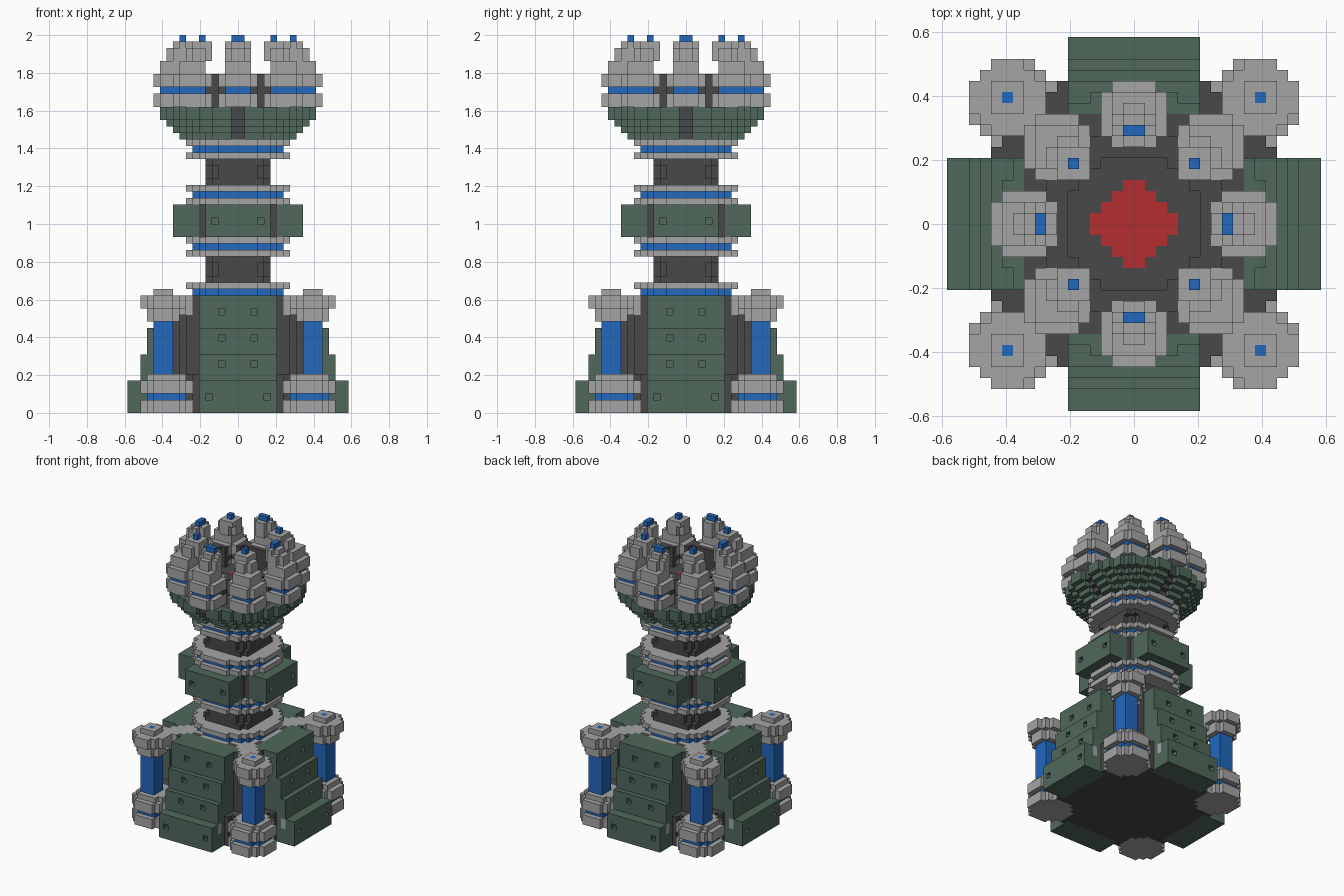
import bpy
from math import floor, ceil, hypot

if "Cube" in bpy.data.objects:
    bpy.data.objects.remove(bpy.data.objects["Cube"], do_unlink=True)

UNIT = 2 / 58          # edge of one building block
COLOURS = {
    "light_grey": (0.376, 0.376, 0.376),
    "dark_grey": (0.066, 0.066, 0.066),
    "green": (0.080, 0.138, 0.106),
    "blue": (0.016, 0.138, 0.515),
    "red": (0.445, 0.027, 0.030),
}
MATS = {}
for name, rgb in COLOURS.items():
    m = bpy.data.materials.new(name)
    m.use_nodes = True
    m.diffuse_color = (*rgb, 1)
    m.node_tree.nodes["Principled BSDF"].inputs["Base Color"].default_value = (*rgb, 1)
    MATS[name] = m
NAMES = list(COLOURS)
GREY, DARK, GREEN, BLUE, RED = NAMES

SIDES = ("front", "left", "back", "right")
CORNERS = ("front_left", "back_left", "back_right", "front_right")
blocks = {}            # cell -> (part, colour)


def disc(cx, cy, r, z0, z1):
    return [(x, y, z)
            for x in range(floor(cx - r), ceil(cx + r))
            for y in range(floor(cy - r), ceil(cy + r))
            if hypot(x + 0.5 - cx, y + 0.5 - cy) <= r
            for z in range(z0, z1)]


def box(x0, x1, y0, y1, z0, z1):
    return [(x, y, z) for x in range(x0, x1) for y in range(y0, y1) for z in range(z0, z1)]


def put(part, cells, colour):
    for c in cells:
        blocks[c] = (part, colour)


def turned(cells, k):
    for _ in range(k):
        cells = [(-y - 1, x, z) for x, y, z in cells]
    return cells


def put_around(part, cells, colour, labels=SIDES):
    for k, label in enumerate(labels):
        put(f"{part}_{label}", turned(cells, k), colour)


def carve_around(cells):
    for k in range(4):
        for c in turned(cells, k):
            blocks.pop(c, None)


def both(x0, x1, *rest):
    return box(x0, x1, *rest) + box(-x1, -x0, *rest)


# Dark core of the base
put("base_core", disc(0, 0, 14.2, 0, 6), DARK)
put("base_core", disc(0, 0, 12.3, 6, 18), DARK)

# Stepped armour on the four sides, with small sockets
put_around("lower_armour", box(-6, 6, -17, -12, 0, 5), GREEN)
put_around("armour_bracket", both(4, 6, -15, -14, 3, 6), GREY)
for depth, z0, z1 in ((15, 5, 9), (14, 9, 13), (13, 13, 18)):
    put_around("upper_armour", box(-6, 6, -depth, -8, z0, z1), GREEN)
carve_around(both(4, 5, -17, -16, 2, 3))
for depth, z in ((15, 7), (14, 11), (13, 15)):
    carve_around(both(2, 3, -depth, 1 - depth, z, z + 1))

# Corner pods: footing, blue column, cap and arm
for r, z0, z1, colour in ((4, 0, 2, GREY), (3.2, 2, 3, BLUE), (4, 3, 5, GREY), (3.2, 5, 6, GREY)):
    put_around("pod_footing", disc(11, -11, r, z0, z1), colour, CORNERS)
put_around("pod_column", box(10, 13, -13, -10, 6, 14), BLUE, CORNERS)
arm = [c for c in box(4, 11, -11, -4, 15, 18) if abs(c[0] + c[1] + 1) <= 2]
put_around("pod_arm", arm, GREY, CORNERS)
for r, z0, z1 in ((2.6, 14, 16), (3.6, 16, 18), (1.6, 18, 19)):
    put_around("pod_cap", disc(11.5, -11.5, r, z0, z1), GREY, CORNERS)
put_around("pod_light", box(11, 12, -12, -11, 18, 19), BLUE, CORNERS)

# Shaft with recessed slots
for z0, z1, slot in ((20, 24, 21), (35, 39, 36)):
    put("shaft", [c for c in disc(0, 0, 6, z0, z1)
                  if max(abs(c[0] + 0.5), abs(c[1] + 0.5)) < 5], DARK)
    carve_around(both(3, 4, -5, -4, slot, slot + 2))

# Collars: blue bands between grey plates
put("base_collar", disc(0, 0, 8, 17, 18), GREY)
put("base_collar", disc(0, 0, 7.2, 18, 19), BLUE)
put("base_collar", disc(0, 0, 8.2, 19, 20), GREY)
for name, z in (("lower_collar", 24), ("middle_collar", 32), ("upper_collar", 39)):
    for r, step, colour in ((8.2, 0, GREY), (7.2, 1, BLUE), (8.2, 2, GREY)):
        put(name, disc(0, 0, r, z + step, z + step + 1), colour)

# Armoured block halfway up the shaft
put("middle_core", disc(0, 0, 7.6, 27, 32), DARK)
put_around("middle_armour", box(-5, 5, -9, -6, 27, 32), GREEN)
put_around("middle_armour", box(-5, 5, -10, -9, 27, 32), GREEN)
carve_around(both(3, 4, -10, -9, 29, 30))

# Flared bowl with a dark groove on each side
for z, r in enumerate((9.2, 10.2, 11.2, 12.3, 12.3), 42):
    put("bowl", disc(0, 0, r, z, z + 1), GREEN)
    edge = floor(r)
    carve_around(box(-1, 1, -edge, 1 - edge, z, z + 1))
    put_around("bowl_groove", box(-1, 1, 1 - edge, 2 - edge, z, z + 1), DARK)

# Crown floor, wall and red core
put("crown_floor", disc(0, 0, 11, 46, 47), DARK)
well = set(disc(0, 0, 6.4, 47, 52))
put("crown_wall", [c for c in disc(0, 0, 9, 47, 52) if c not in well], DARK)
put("crown_floor", disc(0, 0, 6.4, 47, 48), DARK)
put("red_core", [c for c in box(-4, 4, -4, 4, 47, 48)
                 if abs(c[0] + 0.5) + abs(c[1] + 0.5) <= 4], RED)


# Ring of eight turrets whose tips lean inwards
def turret(part, centre, light, labels):
    tiers = ((0, 3.2, 47, 49, GREY), (0, 2.2, 49, 50, BLUE), (0, 3.2, 50, 52, GREY),
             (0, 2.2, 52, 54, GREY), (1, 2, 54, 56, GREY), (1.5, 1.6, 56, 57, GREY))
    for lean, r, z0, z1, colour in tiers:
        cx, cy = centre
        cx -= lean if cx else 0
        put_around(part, disc(cx, cy + lean, r, z0, z1), colour, labels)
    put_around(part + "_light", light, BLUE, labels)


turret("turret", (0, -10), box(-1, 1, -9, -8, 57, 58), SIDES)
turret("turret", (7, -7), box(5, 6, -6, -5, 57, 58), CORNERS)

# Turn each part's blocks into a mesh of its exposed faces
FACES = []
for axis in range(3):
    for side in (0, 1):
        u, v = (axis + 1) % 3, (axis + 2) % 3
        corners = []
        for a, b in ((0, 0), (1, 0), (1, 1), (0, 1)):
            p = [0, 0, 0]
            p[axis], p[u], p[v] = side, a, b
            corners.append(tuple(p))
        normal = [0, 0, 0]
        normal[axis] = 2 * side - 1
        FACES.append((normal, corners if side else corners[::-1]))

parts = {}
for cell, (part, colour) in blocks.items():
    parts.setdefault(part, []).append((cell, colour))

for part, cells in parts.items():
    index, faces, slots = {}, [], []
    used = [n for n in NAMES if any(c == n for _, c in cells)]
    for cell, colour in cells:
        for normal, corners in FACES:
            if tuple(a + b for a, b in zip(cell, normal)) in blocks:
                continue
            pts = [tuple(a + b for a, b in zip(cell, c)) for c in corners]
            faces.append([index.setdefault(p, len(index)) for p in pts])
            slots.append(used.index(colour))
    if not faces:
        continue
    mesh = bpy.data.meshes.new(part)
    mesh.from_pydata([tuple(UNIT * a for a in p) for p in index], [], faces)
    for n in used:
        mesh.materials.append(MATS[n])
    for poly, slot in zip(mesh.polygons, slots):
        poly.material_index = slot
    mesh.update()
    bpy.context.scene.collection.objects.link(bpy.data.objects.new(part, mesh))
